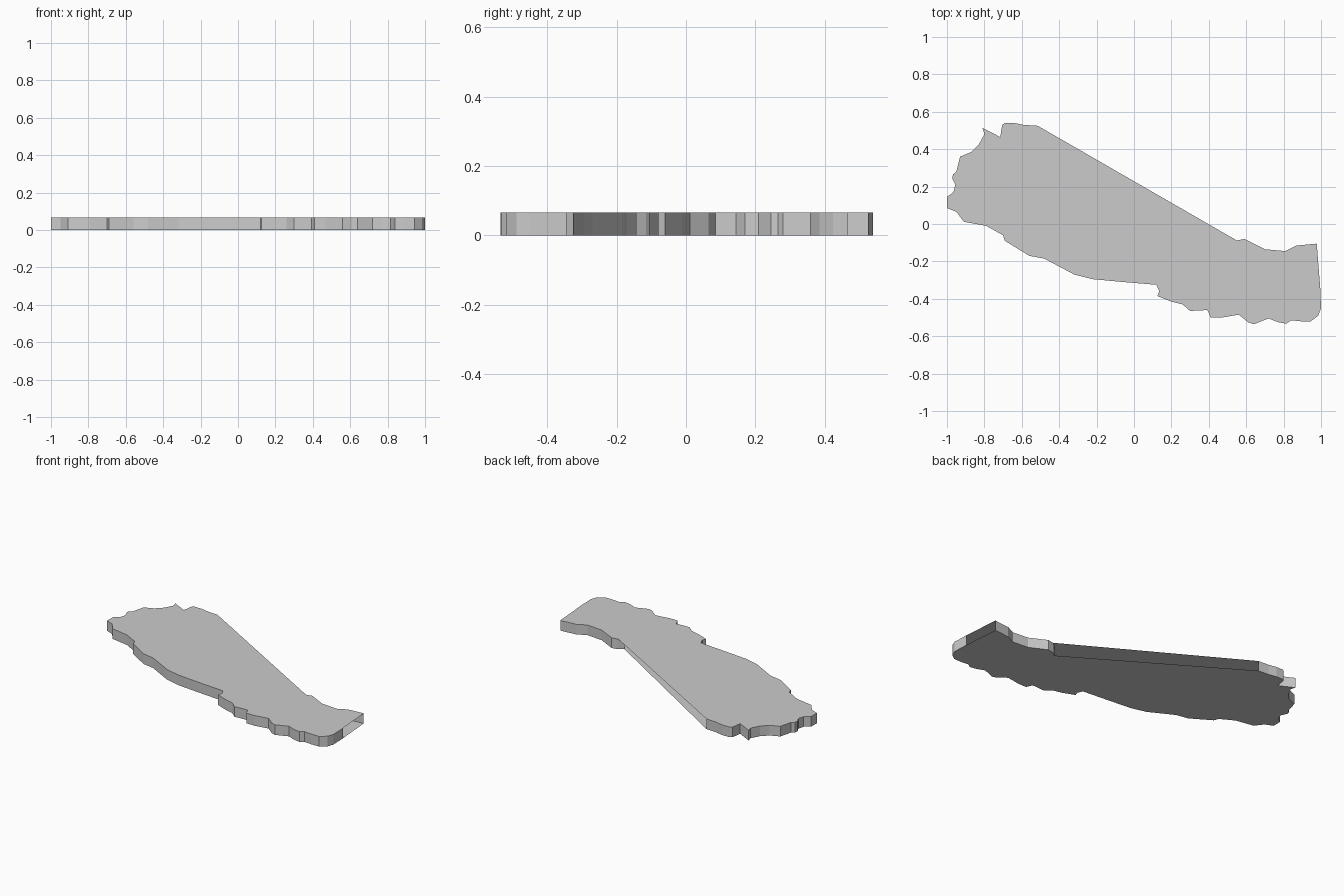
import bpy, bmesh

HEIGHT = 0.066

# Outline in two runs; the straight edges joining the runs have no wall
north_east = [(0.52, -0.11), (0.55, -0.088), (0.59, -0.08), (0.63, -0.10), (0.70, -0.135),
              (0.81, -0.145), (0.87, -0.115), (0.977, -0.105)]
south_west = [(0.996, -0.345), (1.0, -0.45), (0.985, -0.49), (0.945, -0.52),
              (0.89, -0.52), (0.84, -0.515), (0.815, -0.533), (0.77, -0.525),
              (0.72, -0.505), (0.64, -0.536), (0.61, -0.525), (0.56, -0.485), (0.47, -0.50),
              (0.41, -0.50), (0.392, -0.46), (0.30, -0.465), (0.26, -0.43), (0.20, -0.415),
              (0.125, -0.385), (0.135, -0.36), (0.12, -0.325), (-0.06, -0.31), (-0.22, -0.295),
              (-0.32, -0.27), (-0.48, -0.185), (-0.56, -0.17), (-0.69, -0.09), (-0.70, -0.06),
              (-0.79, -0.01), (-0.91, 0.012), (-0.95, 0.065), (-1.0, 0.085), (-1.0, 0.145),
              (-0.965, 0.17), (-0.955, 0.21), (-0.972, 0.245), (-0.968, 0.265), (-0.95, 0.28),
              (-0.93, 0.36), (-0.87, 0.385), (-0.83, 0.425), (-0.80, 0.48), (-0.81, 0.513),
              (-0.715, 0.465), (-0.705, 0.53), (-0.69, 0.54), (-0.64, 0.54), (-0.59, 0.53),
              (-0.515, 0.525)]
outline = north_east + south_west
n = len(outline)
open_edges = {len(north_east) - 1, n - 1}

bm = bmesh.new()
low = [bm.verts.new((x, y, 0)) for x, y in outline]
high = [bm.verts.new((x, y, HEIGHT)) for x, y in outline]

# Top and bottom plates (outline runs clockwise)
plates = [bm.faces.new(high[::-1]), bm.faces.new(low)]

# Rim walls, leaving the east end and long diagonal open
for i in range(n):
    if i not in open_edges:
        j = (i + 1) % n
        bm.faces.new((low[j], low[i], high[i], high[j]))

bmesh.ops.triangulate(bm, faces=plates)
mesh = bpy.data.meshes.new("map_slab")
bm.to_mesh(mesh)
bm.free()
slab = bpy.data.objects.new("map_slab", mesh)
bpy.context.collection.objects.link(slab)
